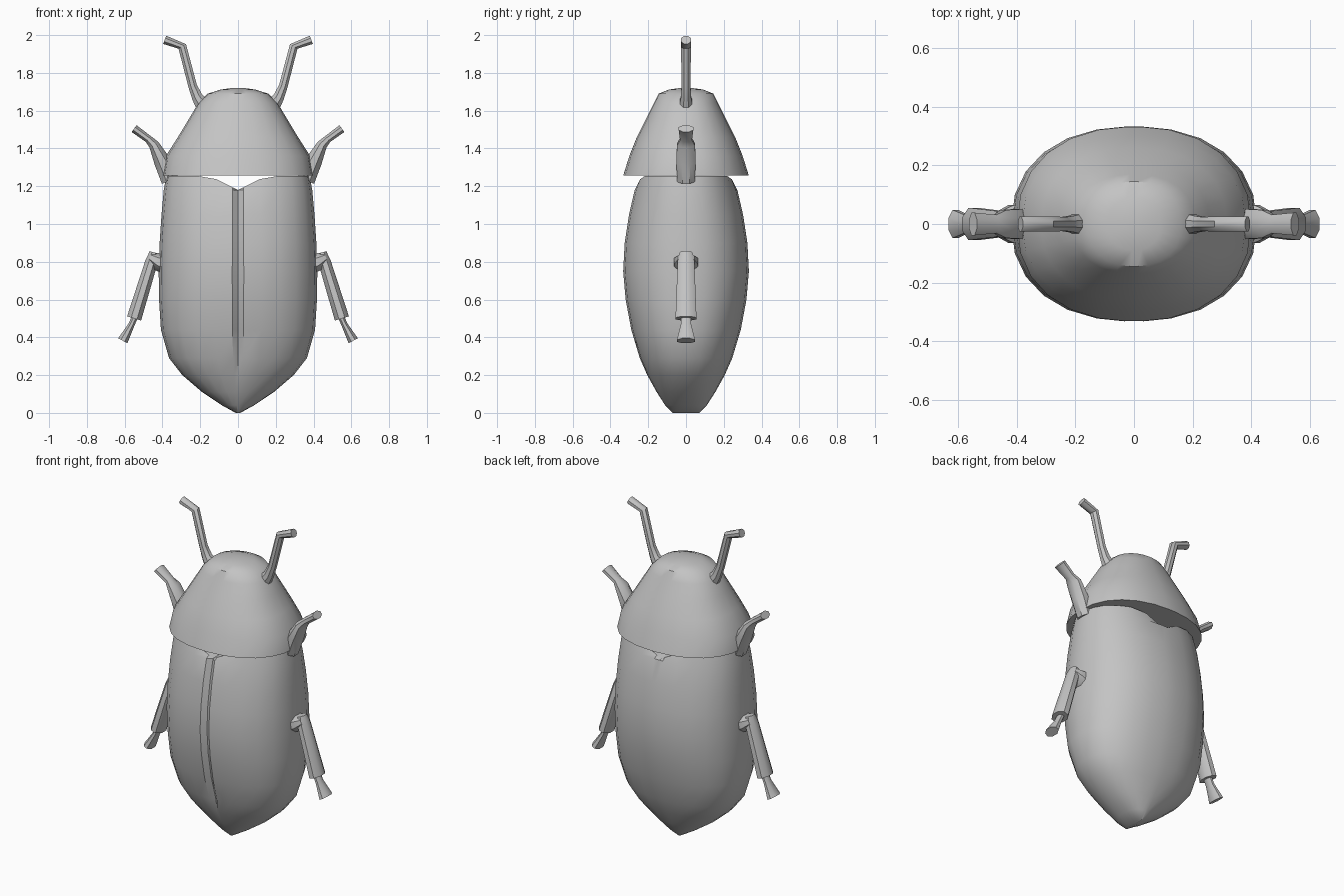
import bpy, bmesh, math
from mathutils import Vector

if "Cube" in bpy.data.objects:
    bpy.data.objects.remove(bpy.data.objects["Cube"])

shell = bpy.data.materials.new("plain grey shell")
shell.diffuse_color = (0.55, 0.55, 0.55, 1)
shell.use_nodes = True
shell.node_tree.nodes["Principled BSDF"].inputs["Base Color"].default_value = shell.diffuse_color


def finish(bm, name, angle=40):
    bmesh.ops.recalc_face_normals(bm, faces=bm.faces)
    me = bpy.data.meshes.new(name)
    bm.to_mesh(me)
    bm.free()
    me.materials.append(shell)
    ob = bpy.data.objects.new(name, me)
    bpy.context.collection.objects.link(ob)
    bpy.ops.object.select_all(action='DESELECT')
    ob.select_set(True)
    bpy.context.view_layer.objects.active = ob
    bpy.ops.object.shade_smooth_by_angle(angle=math.radians(angle))
    return ob


def bridge(bm, rings):
    for a, b in zip(rings, rings[1:]):
        n = len(a)
        for i in range(n):
            bm.faces.new((a[i], a[(i + 1) % n], b[(i + 1) % n], b[i]))


def strip_cap(bm, ring):
    # Close a ring with strips running front to back, so a bent rim stays clean
    n = len(ring)
    for i in range(n // 2):
        quad = [ring[i], ring[i + 1], ring[(n - i - 1) % n], ring[(n - i) % n]]
        bm.faces.new(list(dict.fromkeys(quad)))


# Angles round the body, with narrow columns beside the centre line
quarter = [0, 15, 30, 45, 60, 75, 87]
half = quarter + [90] + [180 - a for a in reversed(quarter)]
ANGLES = half + [360 - a for a in reversed(half[1:-1])]


def oval(a, rx, ry, p=2.25):
    c, s = math.cos(math.radians(a)), math.sin(math.radians(a))
    if abs(c) < 1e-6:
        c = 0
    return (math.copysign(abs(c) ** (2 / p), c) * rx if c else 0.0,
            math.copysign(abs(s) ** (2 / p), s) * ry)


def loft(name, profile, shape=None):
    bm = bmesh.new()
    rings = []
    for z, rx, ry in profile:
        ring = []
        for a in ANGLES:
            x, y = oval(a, rx, ry)
            co = Vector((x, y, z))
            ring.append(bm.verts.new(shape(co, a) if shape else co))
        rings.append(ring)
    bridge(bm, rings)
    strip_cap(bm, rings[0])
    strip_cap(bm, rings[-1])
    return finish(bm, name)


# Wing cases: front seam and V notch at the top
def wing_shape(co, a):
    if co.z > 1.2:
        co.z = min(co.z, 1.18 + 0.5 * abs(co.x))
    if a == 270 and co.z > 0.25:
        co.y += 0.025
    return co


loft("wing_cases", [
    (0.0, 0.012, 0.07), (0.04, 0.085, 0.11), (0.11, 0.19, 0.155),
    (0.20, 0.295, 0.205), (0.29, 0.365, 0.245), (0.44, 0.408, 0.29),
    (0.60, 0.418, 0.32), (0.75, 0.42, 0.333), (0.90, 0.415, 0.325),
    (1.05, 0.405, 0.302), (1.18, 0.393, 0.272), (1.253, 0.38, 0.25)], wing_shape)

# Head shield
loft("head_shield", [
    (1.258, 0.40, 0.332), (1.36, 0.382, 0.30), (1.46, 0.318, 0.26),
    (1.56, 0.258, 0.21), (1.64, 0.21, 0.17), (1.69, 0.16, 0.145),
    (1.712, 0.09, 0.09), (1.72, 0.03, 0.03)])


# Limbs: points are (x, z, radius in the x-z plane, radius along y)
def limb(name, side, pts, sides=8):
    bm = bmesh.new()
    rings = []
    for i, (x, z, rp, ry) in enumerate(pts):
        p, q = pts[max(i - 1, 0)], pts[min(i + 1, len(pts) - 1)]
        d = Vector((q[0] - p[0], q[1] - p[1])).normalized()
        ring = []
        for k in range(sides):
            t = math.tau * (k + 0.5) / sides
            u = rp * math.cos(t)
            ring.append(bm.verts.new((side * (x - d.y * u), ry * math.sin(t), z + d.x * u)))
        rings.append(ring)
    bridge(bm, rings)
    bm.faces.new(rings[0])
    bm.faces.new(rings[-1])
    return finish(bm, name)


for side, word in ((-1, "left"), (1, "right")):
    limb(word + "_antenna", side, [
        (0.165, 1.60, 0.05, 0.045), (0.215, 1.67, 0.032, 0.03),
        (0.24, 1.73, 0.025, 0.026), (0.295, 1.94, 0.025, 0.028),
        (0.388, 1.975, 0.025, 0.028)])
    limb(word + "_upper_leg", side, [
        (0.36, 1.23, 0.05, 0.05), (0.40, 1.33, 0.048, 0.055),
        (0.445, 1.42, 0.03, 0.052), (0.475, 1.45, 0.022, 0.034),
        (0.55, 1.505, 0.024, 0.042)])
    limb(word + "_lower_leg_joint", side, [
        (0.36, 0.77, 0.05, 0.06), (0.42, 0.80, 0.052, 0.07), (0.465, 0.825, 0.03, 0.045)])
    limb(word + "_lower_leg", side, [
        (0.445, 0.85, 0.025, 0.035), (0.458, 0.80, 0.036, 0.048), (0.55, 0.50, 0.042, 0.06)])
    limb(word + "_foot", side, [
        (0.545, 0.51, 0.018, 0.03), (0.565, 0.465, 0.018, 0.03), (0.61, 0.382, 0.03, 0.052)])
